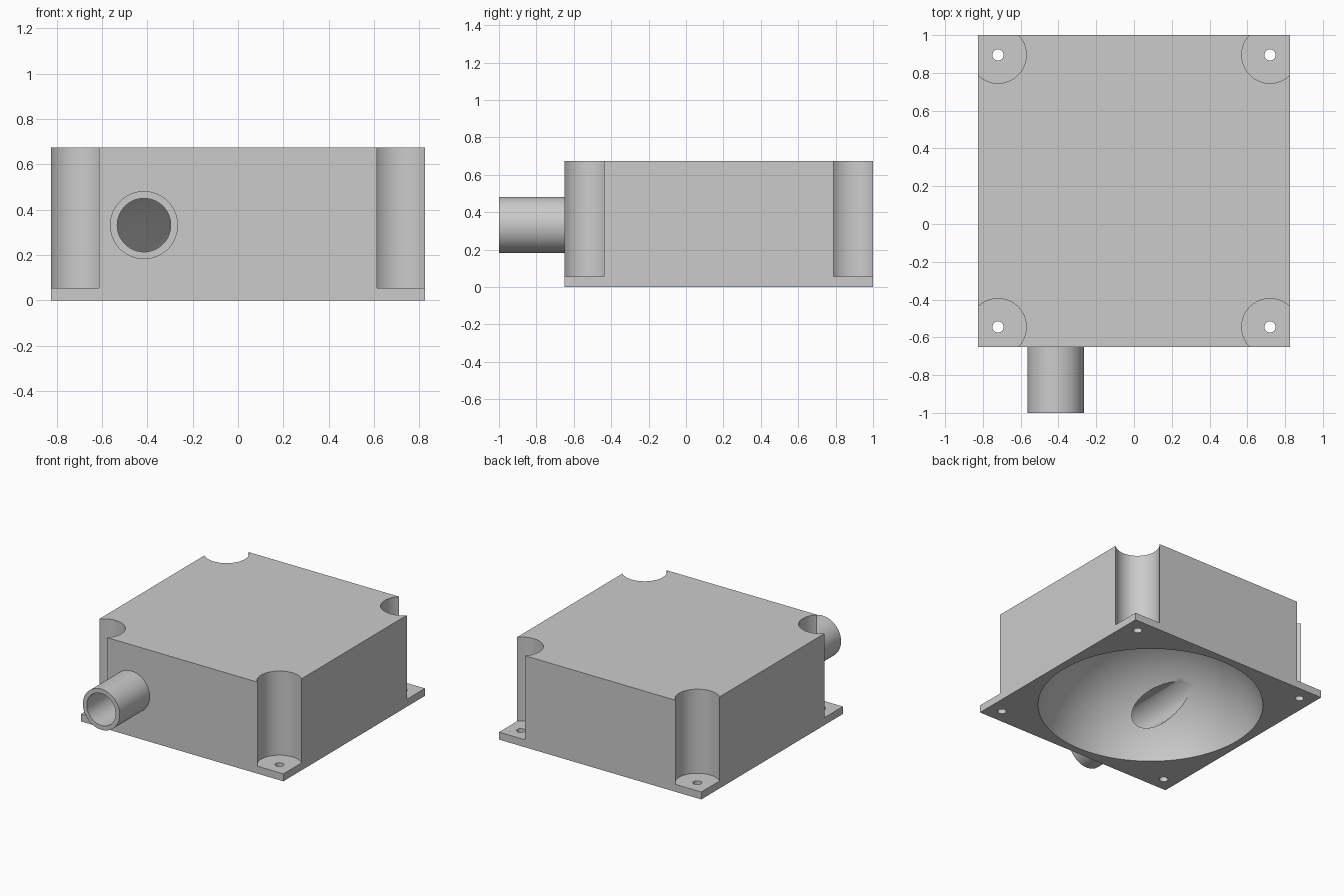
import bpy
from math import pi, radians

if "Cube" in bpy.data.objects:
    bpy.data.objects.remove(bpy.data.objects["Cube"], do_unlink=True)

# Overall sizes
HALF = 0.825            # half side of the square housing
MID_Y = 0.175           # centre of the housing
HEIGHT = 0.675
FLANGE = 0.055          # thickness of the corner mounting flanges
BOLT = 0.72             # bolt distance from the housing centre
PORT_X, PORT_Z = -0.415, 0.332
DOME_R, DOME_DEPTH = 0.767, 0.62

grey = bpy.data.materials.new("light_grey")
grey.use_nodes = True
colour = (0.6, 0.6, 0.6, 1)
grey.diffuse_color = colour
grey.node_tree.nodes["Principled BSDF"].inputs["Base Color"].default_value = colour


def finish(name):
    obj = bpy.context.object
    obj.name = name
    obj.data.materials.append(grey)
    return obj


def upright(name, x, y, z0, z1, radius, sides=64):
    bpy.ops.mesh.primitive_cylinder_add(
        vertices=sides, radius=radius, depth=z1 - z0, location=(x, y, (z0 + z1) / 2))
    return finish(name)


def along_y(name, y0, y1, radius):
    bpy.ops.mesh.primitive_cylinder_add(
        vertices=96, radius=radius, depth=y1 - y0,
        location=(PORT_X, (y0 + y1) / 2, PORT_Z), rotation=(pi / 2, 0, 0))
    return finish(name)


def combine(target, tool, operation):
    mod = target.modifiers.new(tool.name, 'BOOLEAN')
    mod.operation, mod.object, mod.solver = operation, tool, 'EXACT'
    bpy.context.view_layer.objects.active = target
    bpy.ops.object.modifier_apply(modifier=mod.name)
    bpy.data.objects.remove(tool, do_unlink=True)


# Square housing block
bpy.ops.mesh.primitive_cube_add(size=1, location=(0, MID_Y, HEIGHT / 2))
housing = finish("housing")
housing.dimensions = (2 * HALF, 2 * HALF, HEIGHT)
bpy.ops.object.transform_apply(location=True, rotation=False, scale=True)

# Corner recesses above the flanges, each with a bolt hole
for sx in (-1, 1):
    for sy in (-1, 1):
        x, y = sx * BOLT, MID_Y + sy * BOLT
        combine(housing, upright("corner_recess", x, y, FLANGE, 1, 0.15), 'DIFFERENCE')
        combine(housing, upright("bolt_hole", x, y, -0.1, 0.1, 0.03, 32), 'DIFFERENCE')

# Inlet pipe on the front
combine(housing, along_y("inlet_pipe", -1, -0.6, 0.15), 'UNION')

# Shallow spherical cavity opening at the bottom
ball = (DOME_R ** 2 + DOME_DEPTH ** 2) / (2 * DOME_DEPTH)
bpy.ops.mesh.primitive_uv_sphere_add(
    segments=128, ring_count=64, radius=ball, location=(0, MID_Y, DOME_DEPTH - ball))
combine(housing, finish("dome_cavity"), 'DIFFERENCE')

# Bore from the pipe mouth into the cavity
combine(housing, along_y("inlet_bore", -1.1, MID_Y, 0.118), 'DIFFERENCE')

# One shared material, smooth curves with sharp edges
housing.data.materials.clear()
housing.data.materials.append(grey)
for face in housing.data.polygons:
    face.material_index = 0
bpy.ops.object.select_all(action='DESELECT')
housing.select_set(True)
bpy.context.view_layer.objects.active = housing
bpy.ops.object.shade_smooth_by_angle(angle=radians(30))
